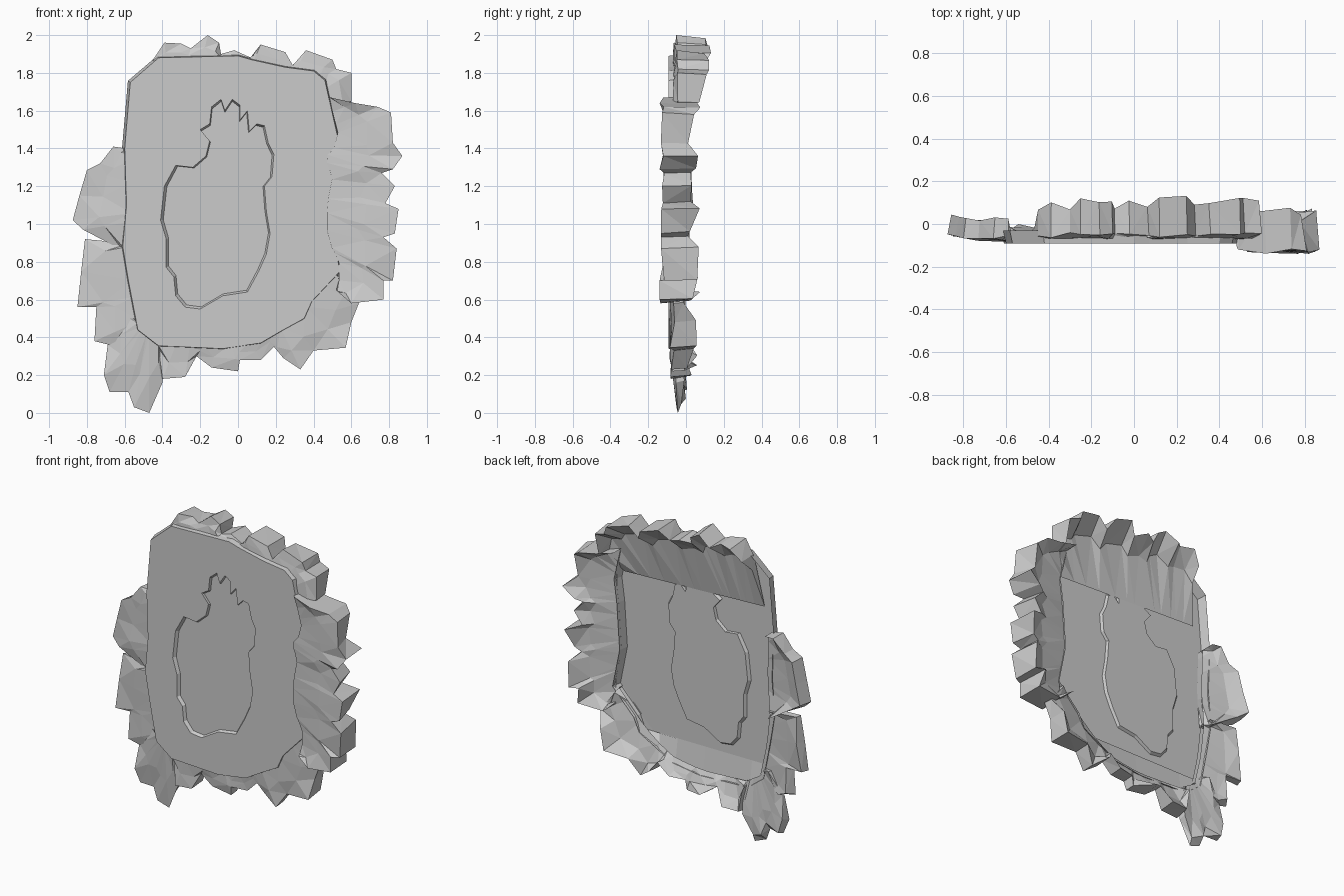
import bpy, bmesh, random
from mathutils import Vector

if "Cube" in bpy.data.objects:
    bpy.data.objects.remove(bpy.data.objects["Cube"])


def finish(bm, name):
    bmesh.ops.recalc_face_normals(bm, faces=bm.faces[:])
    me = bpy.data.meshes.new(name)
    bm.to_mesh(me)
    bm.free()
    ob = bpy.data.objects.new(name, me)
    bpy.context.collection.objects.link(ob)
    return ob


def sample(path, t):
    """Point at fraction t of a polyline, by arc length."""
    pts = [Vector(p) for p in path]
    lens = [(b - a).length for a, b in zip(pts, pts[1:])]
    d = t * sum(lens)
    for a, b, l in zip(pts, pts[1:], lens):
        if d <= l + 1e-6:
            return a.lerp(b, min(d / l, 1))
        d -= l
    return pts[-1]


def loop_edges(bm, verts):
    return [bm.edges.get((a, b)) or bm.edges.new((a, b))
            for a, b in zip(verts, verts[1:] + verts[:1])]


def strip(bm, a, b, closed=False):
    n = len(a)
    for i in range(n if closed else n - 1):
        j = (i + 1) % n
        bm.faces.new((a[i], a[j], b[j], b[i]))


def rock(name, outer, inner, back, yf, yb, jit, seed, mid=0.4):
    """Faceted rock band: rows run inner front, outer edge, inner back."""
    rng = random.Random(seed)
    bm = bmesh.new()
    lens = [0]
    for a, b in zip(outer, outer[1:]):
        lens.append(lens[-1] + (Vector(b) - Vector(a)).length)
    rows = [[] for _ in range(6)]
    for i, p in enumerate(outer):
        t = lens[i] / lens[-1]
        o, f, k = Vector(p), sample(inner, t), sample(back, t)
        j = rng.uniform(-jit, jit)
        spec = [(f, yf[0]),
                (f.lerp(o, 0.55), yf[0] * 0.45 + yf[1] * 0.55 + rng.uniform(-.005, .008)),
                (o, yf[1] + rng.uniform(-.005, .02)),
                (o.lerp(f, rng.uniform(0.02, 0.15)), yb[0] + j),
                (o.lerp(k, mid), yb[1] + j * 0.1),
                (k, yb[2])]
        for row, (q, y) in zip(rows, spec):
            row.append(bm.verts.new((q.x, y, q.y)))
    for a, b in zip(rows, rows[1:]):
        strip(bm, a, b)
    for e in (0, -1):
        bm.faces.new([r[e] for r in rows])
    bmesh.ops.triangulate(bm, faces=bm.faces[:])
    return finish(bm, name)


# Plate outline and the splash-shaped recess contour (x, z)
plate = [(-.57, 1.75), (-.42, 1.88), (0, 1.89), (.07, 1.87), (.25, 1.83), (.4, 1.81),
         (.46, 1.76), (.48, 1.67), (.53, 1.45), (.51, 1.3), (.49, 1), (.54, .75),
         (.39, .59), (.35, .5), (.24, .44), (.12, .37), (-.08, .34), (-.42, .355),
         (-.53, .44), (-.58, .7), (-.61, .88), (-.59, 1.1), (-.6, 1.4)]
splash = [(-.2, 1.5), (-.15, 1.53), (-.14, 1.62), (-.09, 1.66), (-.07, 1.6), (-.03, 1.66),
          (.01, 1.63), (.01, 1.55), (.05, 1.6), (.06, 1.49), (.1, 1.53), (.14, 1.52),
          (.16, 1.43), (.19, 1.37), (.18, 1.25), (.14, 1.2), (.15, 1.07), (.17, .95),
          (.15, .84), (.11, .75), (.05, .64), (-.08, .62), (-.2, .55), (-.28, .56),
          (-.33, .62), (-.34, .72), (-.38, .77), (-.38, .92), (-.41, 1.02), (-.39, 1.2),
          (-.33, 1.31), (-.24, 1.3), (-.17, 1.36), (-.15, 1.44)]

bm = bmesh.new()
cx, cz = -.05, 1.12
front = [bm.verts.new((x, -.092, z)) for x, z in plate]
rim = [bm.verts.new((cx + (x - cx) * 1.025, -.03, cz + (z - cz) * 1.012)) for x, z in plate]
lip = [bm.verts.new((x, -.092, z)) for x, z in splash]
floor = [bm.verts.new((cx + (x - cx) * .96, -.075, cz + (z - cz) * .98)) for x, z in splash]
bmesh.ops.triangle_fill(bm, edges=loop_edges(bm, front) + loop_edges(bm, lip), use_beauty=True)
bmesh.ops.triangle_fill(bm, edges=loop_edges(bm, floor), use_beauty=True)
strip(bm, front, rim, True)
strip(bm, lip, floor, True)
finish(bm, "plate")

# Shallow panel behind the bottom edge of the plate
bm = bmesh.new()
low = [bm.verts.new((x, -.065, z)) for x, z in plate[13:19]]
top = [bm.verts.new((x, -.085, .5)) for x in (.36, .25, .12, -.08, -.42, -.54)]
strip(bm, low, top)
finish(bm, "bottom_back_panel")

# Top rocks overhang a gently sloping back panel
rock("top_rocks",
     [(-.45, 1.87), (-.39, 1.96), (-.3, 1.955), (-.25, 1.93), (-.16, 2), (-.1, 1.96),
      (-.09, 1.9), (-.02, 1.92), (.07, 1.88), (.12, 1.95), (.25, 1.91), (.29, 1.84),
      (.36, 1.92), (.5, 1.87), (.52, 1.82), (.6, 1.8), (.6, 1.65)],
     [(-.45, 1.84), (0, 1.87), (.25, 1.8), (.42, 1.78), (.5, 1.62)],
     [(-.52, 1.54), (.5, 1.5)],
     (-.07, -.06), (.09, -.015, -.075), .045, 3, .25)

# Right rocks, overlapping the plate in front
rock("right_rocks",
     [(.49, 1.67), (.62, 1.64), (.74, 1.62), (.81, 1.59), (.82, 1.43), (.87, 1.36),
      (.82, 1.29), (.76, 1.27), (.83, 1.2), (.78, 1.11), (.85, 1.08), (.83, .95),
      (.77, .93), (.84, .87), (.82, .7), (.77, .7), (.77, .6), (.6, .58), (.53, .64)],
     [(.48, 1.67), (.54, 1.44), (.46, 1.35), (.5, 1.25), (.47, 1.1), (.47, .92),
      (.51, .85), (.55, .76), (.52, .65)],
     [(.5, 1.66), (.54, 1.45), (.52, 1.3), (.5, 1), (.55, .75), (.53, .66)],
     (-.1, -.135), (.045, -.01, -.045), .035, 5)

# Left rocks
left_edge = [(-.57, 1.38), (-.56, 1.1), (-.58, .87)]
rock("left_upper_rock",
     [(-.59, 1.4), (-.66, 1.41), (-.73, 1.32), (-.8, 1.285), (-.84, 1.15), (-.875, 1.02),
      (-.82, .97), (-.61, .86)],
     left_edge, left_edge, (-.085, -.065), (.03, -.015, -.045), .015, 7)
low_edge = [(-.58, .88), (-.555, .65), (-.51, .45)]
rock("left_lower_rock",
     [(-.6, .9), (-.81, .92), (-.83, .75), (-.85, .56), (-.75, .56), (-.76, .38),
      (-.68, .36)],
     low_edge, low_edge, (-.075, -.055), (.005, -.02, -.045), .015, 8)
rock("corner_rock",
     [(-.6, .5), (-.69, .36), (-.71, .2), (-.68, .11), (-.58, .11), (-.55, .03),
      (-.47, 0), (-.4, .16), (-.4, .34)],
     [(-.55, .5), (-.51, .44), (-.42, .38)], [(-.55, .5), (-.51, .44), (-.41, .38)],
     (-.085, -.055), (-.005, -.015, -.04), .025, 9)

# Bottom rocks
bottom_edge = [(-.42, .375), (-.08, .36), (.12, .39), (.24, .46), (.34, .54), (.52, .74)]
rock("bottom_rocks",
     [(-.42, .34), (-.4, .18), (-.28, .19), (-.22, .3), (-.14, .24), (0, .22), (.01, .28),
      (.12, .28), (.2, .36), (.24, .29), (.33, .23), (.4, .33), (.57, .345), (.6, .48),
      (.64, .58), (.54, .7)],
     bottom_edge, bottom_edge, (-.085, -.08), (.02, -.015, -.05), .04, 11)
